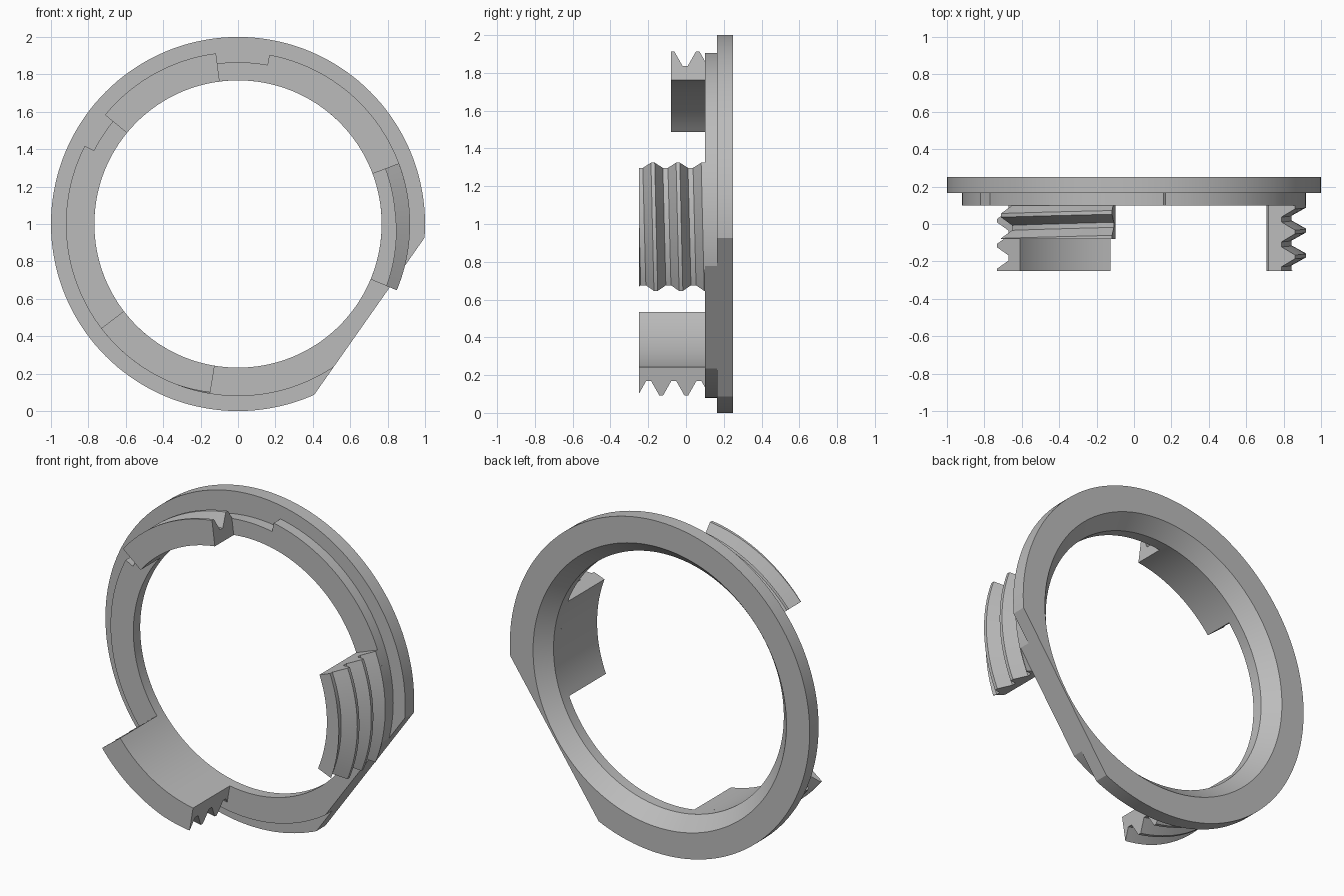
import bpy, bmesh
from math import sin, cos, radians, ceil
from mathutils import Vector

if "Cube" in bpy.data.objects:
    bpy.data.objects.remove(bpy.data.objects["Cube"])

grey = bpy.data.materials.new("plain_grey")
grey.use_nodes = True
COLOUR = (0.5, 0.5, 0.5, 1)
grey.diffuse_color = COLOUR
grey.node_tree.nodes["Principled BSDF"].inputs["Base Color"].default_value = COLOUR

CENTRE = Vector((0, 0, 1))
HOLE = 0.768
BACK, FLANGE_FRONT, STEP_FRONT = 0.25, 0.165, 0.10
PITCH = 0.133
# straight cut across the lower rim
FLAT = (Vector((1, 0, 0.93)), Vector((0.818, 0, -0.575)))


def sweep(name, profile, start=0, end=360, lead=0, cuts=()):
    """Sweep a closed (radius, y) profile about the y axis, then trim by planes."""
    full = end - start == 360
    steps = ceil((end - start) / 2.5)
    bm = bmesh.new()
    rings = []
    for i in range(steps if full else steps + 1):
        deg = start + (end - start) * i / steps
        a = radians(deg)
        rings.append([bm.verts.new(CENTRE + Vector((r * cos(a), y - lead * deg / 360, r * sin(a))))
                      for r, y in profile])
    n = len(profile)
    pairs = list(zip(rings, rings[1:]))
    if full:
        pairs.append((rings[-1], rings[0]))
    else:
        bm.faces.new(rings[0])
        bm.faces.new(rings[-1])
    for p, q in pairs:
        for j in range(n):
            k = (j + 1) % n
            bm.faces.new((p[j], p[k], q[k], q[j]))
    for point, normal in cuts:
        geom = bm.verts[:] + bm.edges[:] + bm.faces[:]
        bmesh.ops.bisect_plane(bm, geom=geom, plane_co=point, plane_no=normal, clear_outer=True)
        rim = [e for e in bm.edges if e.is_boundary]
        bmesh.ops.edgeloop_fill(bm, edges=rim)
    bmesh.ops.recalc_face_normals(bm, faces=bm.faces[:])
    mesh = bpy.data.meshes.new(name)
    bm.to_mesh(mesh)
    bm.free()
    mesh.materials.append(grey)
    obj = bpy.data.objects.new(name, mesh)
    bpy.context.collection.objects.link(obj)
    bpy.ops.object.select_all(action="DESELECT")
    obj.select_set(True)
    bpy.context.view_layer.objects.active = obj
    bpy.ops.object.shade_smooth_by_angle(angle=radians(20))
    return obj


# Flange with a conical rear mouth
sweep("flange", [(0.845, BACK), (1, BACK), (1, FLANGE_FRONT), (HOLE, FLANGE_FRONT)], cuts=[FLAT])


# Raised step, with a shallower stretch behind the upper clip
def step(name, radius, start, end, cuts=()):
    sweep(name, [(HOLE, FLANGE_FRONT), (radius, FLANGE_FRONT), (radius, STEP_FRONT), (HOLE, STEP_FRONT)],
          start, end, cuts=cuts)


step("step_ring", 0.92, 153, 439.5, [FLAT])
step("step_recess", 0.865, 79.5, 153)


# Threaded clips: one continuous helical thread, trimmed front and back
def clip(name, middle, front):
    root, crest = 0.843, 0.92
    teeth = []
    for k in range(-4, 3):
        c = 0.098 + k * PITCH
        teeth += [(root, c - 0.053), (crest, c - 0.01), (crest, c + 0.01), (root, c + 0.053)]
    profile = [(HOLE, teeth[-1][1]), (HOLE, teeth[0][1])] + teeth
    half = 21.65
    sweep(name, profile, middle - half, middle + half, PITCH,
          [(Vector((0, STEP_FRONT, 0)), Vector((0, 1, 0))),
           (Vector((0, front, 0)), Vector((0, -1, 0)))])


clip("left_clip", -1, -0.25)
clip("upper_clip", 119, -0.08)
clip("lower_clip", 239, -0.25)
